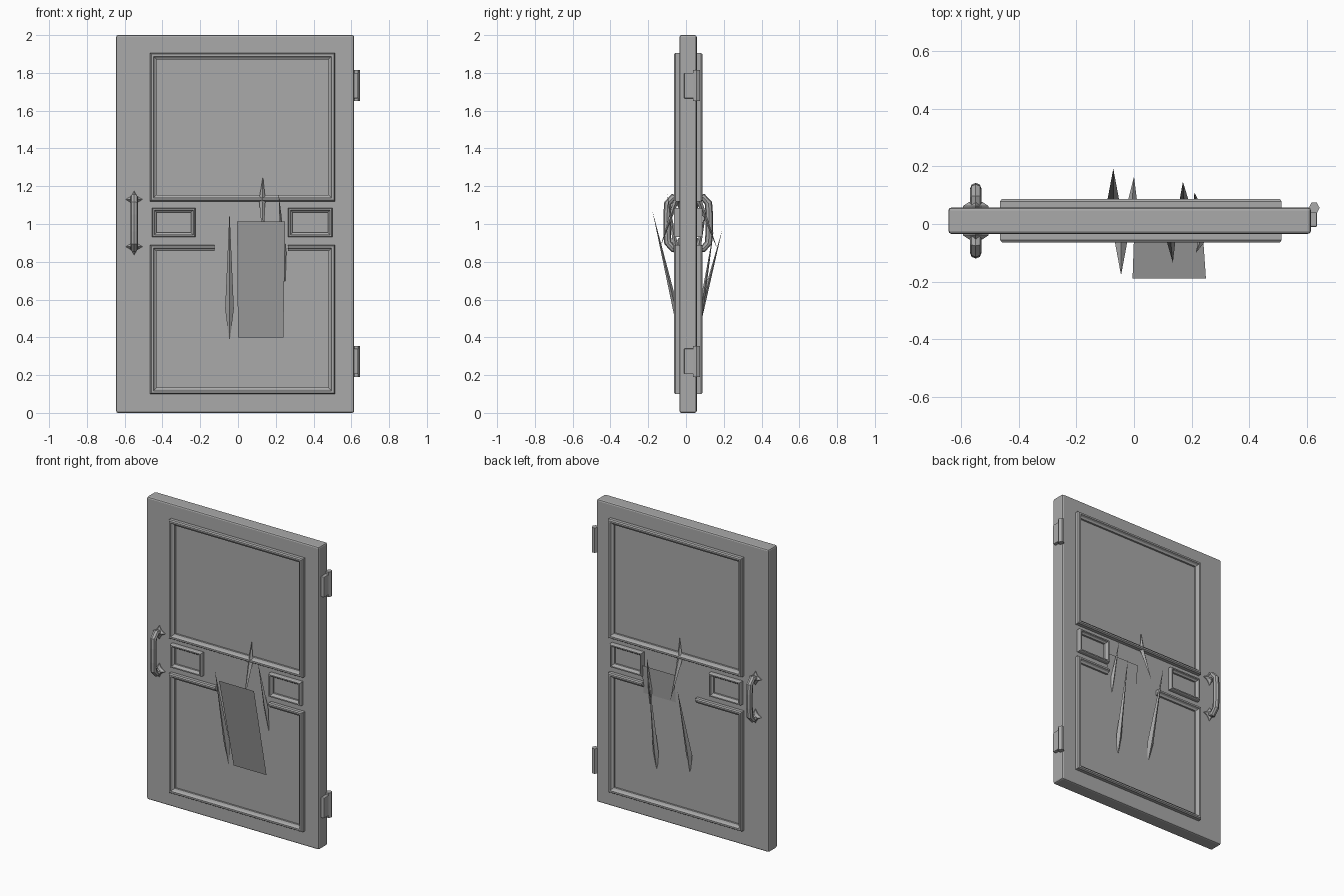
import bpy, bmesh, math
from mathutils import Vector

if "Cube" in bpy.data.objects:
    bpy.data.objects.remove(bpy.data.objects["Cube"], do_unlink=True)

grey = bpy.data.materials.new("plain grey")
grey.use_nodes = True
grey.diffuse_color = (0.4, 0.4, 0.4, 1)
grey.node_tree.nodes["Principled BSDF"].inputs["Base Color"].default_value = (0.4, 0.4, 0.4, 1)

FRONT, BACK = -0.034, 0.057          # faces of the door slab
SIDES = (("front", FRONT, -1), ("back", BACK, 1))


def finish(name, bm):
    bmesh.ops.recalc_face_normals(bm, faces=bm.faces[:])
    mesh = bpy.data.meshes.new(name)
    bm.to_mesh(mesh)
    bm.free()
    mesh.materials.append(grey)
    obj = bpy.data.objects.new(name, mesh)
    bpy.context.collection.objects.link(obj)
    return obj


def box(name, lo, hi, bevel):
    bm = bmesh.new()
    bmesh.ops.create_cube(bm, size=1)
    for v in bm.verts:
        v.co = [lo[i] + (v.co[i] + 0.5) * (hi[i] - lo[i]) for i in range(3)]
    obj = finish(name, bm)
    mod = obj.modifiers.new("edge bevel", 'BEVEL')
    mod.width, mod.segments = bevel, 2
    return obj


def loft(name, rings, closed):
    """Join matching loops of points into one skin."""
    bm = bmesh.new()
    rows = [[bm.verts.new(p) for p in ring] for ring in rings]
    n = len(rows[0])
    pairs = list(zip(rows, rows[1:]))
    if closed:
        pairs.append((rows[-1], rows[0]))
    for a, b in pairs:
        for i in range(n):
            j = (i + 1) % n
            bm.faces.new((a[i], a[j], b[j], b[i]))
    if not closed:
        bm.faces.new(rows[0])
        bm.faces.new(rows[-1])
    return finish(name, bm)


# Moulding cross-section: inset from outer edge, height above the slab
MOULD = ((0, -0.005), (0, 0.022), (0.006, 0.03), (0.017, 0.03),
         (0.023, 0.018), (0.034, 0.012), (0.034, -0.005))


def moulding(name, corners, y, side, closed, scale=1):
    rings = [[(x + dx * i * scale, y + side * h, z + dz * i * scale) for i, h in MOULD]
             for x, z, dx, dz in corners]
    return loft(name, rings, closed)


def rect(x0, x1, z0, z1):
    return [(x0, z0, 1, 1), (x1, z0, -1, 1), (x1, z1, -1, -1), (x0, z1, 1, -1)]


# Door slab
box("door_slab", (-0.645, FRONT, 0), (0.615, BACK, 2), 0.01)

# Panel mouldings, the lower one with a broken top rail
broken = [(-0.125, 0.89, 0, -1), (-0.465, 0.89, 1, -1), (-0.465, 0.1, 1, 1),
          (0.513, 0.1, -1, 1), (0.513, 0.89, -1, -1), (0.265, 0.89, 0, -1)]
for label, y, side in SIDES:
    moulding(label + "_upper_moulding", rect(-0.465, 0.513, 1.12, 1.905), y, side, True)
    moulding(label + "_lower_moulding", broken, y, side, False)
    moulding(label + "_small_moulding_right", rect(-0.455, -0.225, 0.93, 1.085), y, side, True, 0.7)
    moulding(label + "_small_moulding_left", rect(0.265, 0.5, 0.93, 1.085), y, side, True, 0.7)

# Pull handles with star-shaped mounts
HX = -0.55
ARC = ((0, 0.88), (0.035, 0.87), (0.062, 0.9), (0.066, 0.96), (0.066, 1.05),
       (0.062, 1.11), (0.035, 1.14), (0, 1.13))
for label, y, side in SIDES:
    path = [Vector((HX, y + side * d, z)) for d, z in ARC]
    rings = []
    for i, p in enumerate(path):
        t = (path[min(i + 1, len(path) - 1)] - path[max(i - 1, 0)]).normalized()
        across = Vector((1, 0, 0))
        up = t.cross(across)
        rings.append([p + 0.02 * (across * math.cos(a) + up * math.sin(a))
                      for a in (k * math.tau / 8 for k in range(8))])
    loft(label + "_handle", rings, False)
    for part, z in (("lower", 0.88), ("upper", 1.13)):
        rings = []
        for d, s in ((-0.005, 1), (0.005, 1), (0.02, 0.5)):
            rings.append([(HX + s * r * math.cos(a), y + side * d, z + s * r * math.sin(a))
                          for k in range(12)
                          for a, r in [(k * math.tau / 12, 0.026 if k % 3 else 0.045)]])
        loft(f"{label}_{part}_handle_mount", rings, False)

# Hinges: leaf on the slab edge and a faceted knuckle
for part, z in (("lower", 0.19), ("upper", 1.65)):
    box(part + "_hinge_leaf", (0.605, -0.01, z + 0.015), (0.636, 0.05, z + 0.15), 0.004)
    rings = [[(0.626 + 0.019 * math.cos(a), 0.056 + 0.021 * math.sin(a), h)
              for a in (k * math.tau / 6 for k in range(6))] for h in (z, z + 0.165)]
    loft(part + "_hinge_knuckle", rings, False)


# Splinters: long pointed four-sided slivers
def splinter(name, tip, end, middle, width):
    bm = bmesh.new()
    x, y, z = middle
    ring = [bm.verts.new((x + width * c, y + 0.015 * s, z))
            for c, s in ((1, 0), (0, 1), (-1, 0), (0, -1))]
    for p in (tip, end):
        v = bm.verts.new(p)
        for i in range(4):
            bm.faces.new((ring[i], ring[(i + 1) % 4], v))
    finish(name, bm)


splinter("front_long_splinter", (-0.045, -0.178, 1.07), (-0.045, -0.03, 0.37), (-0.045, -0.055, 0.55), 0.023)
splinter("front_top_splinter", (0.132, -0.045, 1.25), (0.135, -0.135, 0.88), (0.128, -0.05, 1.13), 0.017)
splinter("front_short_splinter", (0.215, -0.1, 1.16), (0.25, -0.03, 0.67), (0.24, -0.05, 0.85), 0.016)
splinter("back_long_splinter", (-0.072, 0.192, 0.97), (-0.065, 0.05, 0.35), (-0.072, 0.07, 0.5), 0.023)
splinter("back_top_splinter", (0, 0.065, 1.25), (0, 0.165, 0.87), (-0.006, 0.07, 1.12), 0.018)
splinter("back_middle_splinter", (0.17, 0.147, 0.97), (0.175, 0.05, 0.3), (0.175, 0.065, 0.45), 0.02)
splinter("back_short_splinter", (0.21, 0.11, 1.09), (0.225, 0.05, 0.7), (0.22, 0.06, 0.85), 0.014)


# Loose flat sheets leaning out of the slab
def sheet(name, points):
    bm = bmesh.new()
    bm.faces.new([bm.verts.new(p) for p in points])
    finish(name, bm)


sheet("front_sheet", ((0, -0.045, 0.4), (0.24, -0.045, 0.4), (0.25, -0.19, 1.013), (-0.005, -0.19, 1.013)))
sheet("back_sheet", ((0.27, 0.052, 0.76), (0.035, 0.052, 0.76), (0.033, 0.075, 1.0), (0.27, 0.075, 1.0)))
